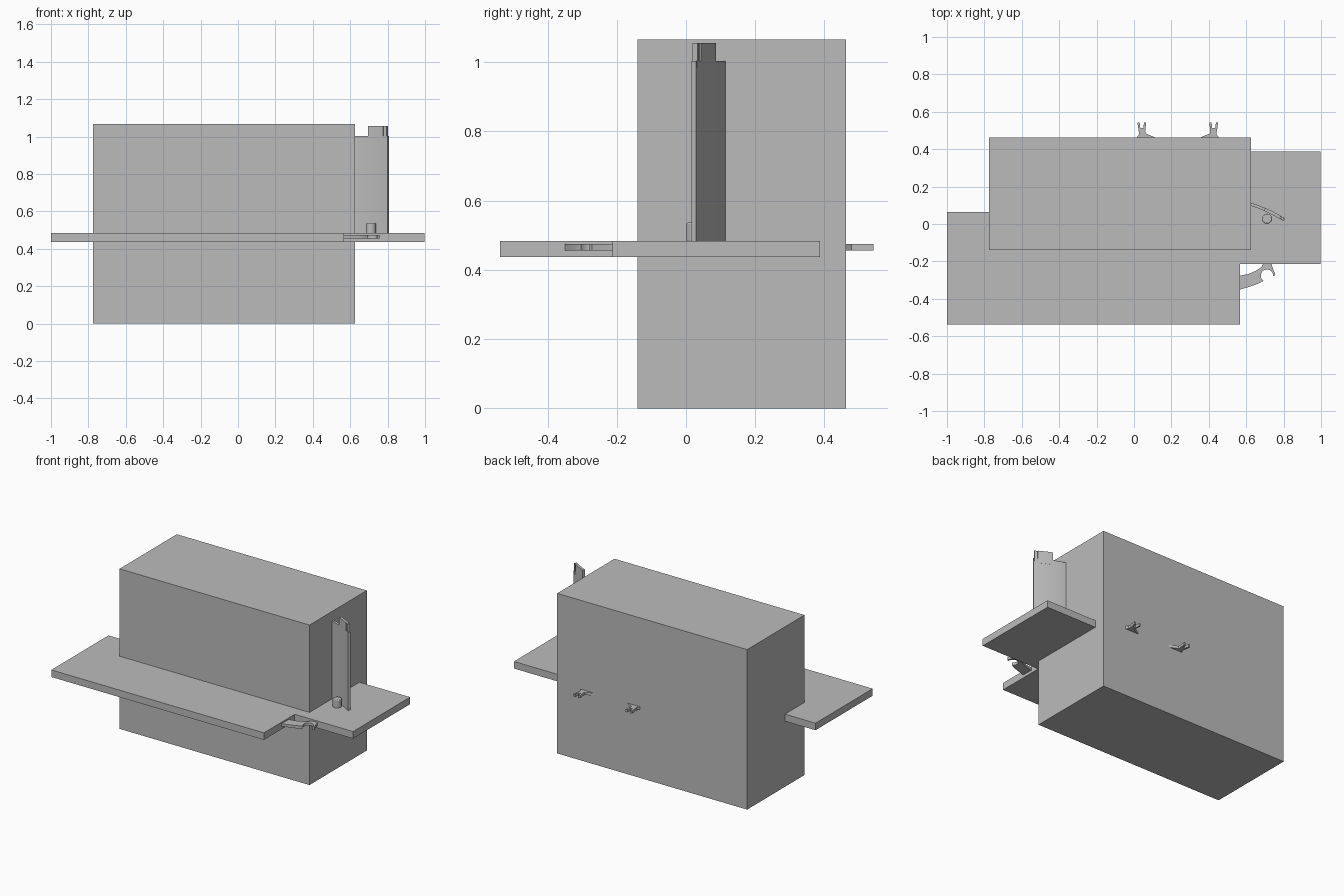
import bpy, bmesh, math

if "Cube" in bpy.data.objects:
    bpy.data.objects.remove(bpy.data.objects["Cube"])

gray = bpy.data.materials.new("plain_gray")
gray.diffuse_color = (0.5, 0.5, 0.5, 1)
gray.use_nodes = True
gray.node_tree.nodes["Principled BSDF"].inputs["Base Color"].default_value = gray.diffuse_color


def prism(name, outline, z0, z1, smooth=False):
    """Extrude a plan outline between two heights."""
    bm = bmesh.new()
    face = bm.faces.new([bm.verts.new((x, y, z0)) for x, y in outline])
    ext = bmesh.ops.extrude_face_region(bm, geom=[face])
    for v in ext["geom"]:
        if isinstance(v, bmesh.types.BMVert):
            v.co.z = z1
    bmesh.ops.recalc_face_normals(bm, faces=bm.faces)
    mesh = bpy.data.meshes.new(name)
    bm.to_mesh(mesh)
    bm.free()
    mesh.materials.append(gray)
    obj = bpy.data.objects.new(name, mesh)
    bpy.context.collection.objects.link(obj)
    if smooth:
        bpy.ops.object.select_all(action='DESELECT')
        bpy.context.view_layer.objects.active = obj
        obj.select_set(True)
        bpy.ops.object.shade_smooth_by_angle(angle=math.radians(30))
    return obj


def arc(cx, cy, r, a0, a1, n):
    return [(cx + r * math.cos(math.radians(a0 + (a1 - a0) * i / n)),
             cy + r * math.sin(math.radians(a0 + (a1 - a0) * i / n))) for i in range(n + 1)]


# Main block
prism("main_block", [(-.775, -.14), (.625, -.14), (.625, .463), (-.775, .463)], 0, 1.066)

# Stepped shelf passing through the block
prism("shelf", [(-1, -.537), (.567, -.537), (.567, -.213), (.997, -.213),
                (.997, .387), (.3, .387), (.3, .065), (-1, .065)], .437, .484)

# Forked clips on the back, mirrored about their midpoint
fork = [(.012, .46), (.026, .478), (.026, .492), (.018, .542), (.030, .542), (.034, .512),
        (.050, .512), (.053, .542), (.065, .542), (.060, .492), (.062, .484), (.115, .462), (.115, .46)]
prism("back_clip_left", fork, .456, .474)
prism("back_clip_right", [(.468 - x, y) for x, y in fork], .456, .474)

# Hook in the inner corner of the shelf
hook = [(.56, -.277), (.61, -.268), (.65, -.251), (.68, -.232), (.692, -.21), (.735, -.21),
        (.738, -.225), (.756, -.272), (.744, -.279)]
hook += arc(.711, -.276, .033, 20, 235, 14)
hook += [(.685, -.309), (.65, -.325), (.61, -.338), (.56, -.352)]
prism("corner_hook", hook, .456, .474, True)


# Curved upright blade
def centre(x):
    t = (x - .62) / .185
    return .107 - .055 * t - .031 * t * t


def strip(x0, x1, half, n=10):
    """Plan outline of a piece of the blade between two x positions."""
    left, right = [], []
    for i in range(n + 1):
        x = x0 + (x1 - x0) * i / n
        slope = (centre(x + .001) - centre(x - .001)) / .002
        s = half / math.hypot(1, slope)
        left.append((x - slope * s, centre(x) + s))
        right.append((x + slope * s, centre(x) - s))
    return left + right[::-1]


prism("blade", strip(.615, .803, .008), .47, 1.003, True)

# Notched tab on top of the blade
prism("blade_tab", strip(.698, .78, .0085), .972, 1.056, True)
prism("blade_tab_tip", strip(.789, .798, .0085, 2), .985, 1.056)
prism("blade_tab_web", strip(.775, .792, .004, 2), .985, 1.056)

# Small peg beside the blade
peg = prism("peg", arc(.711, .028, .027, 0, 345, 23), .48, .537, True)
bev = peg.modifiers.new("soft_rim", 'BEVEL')
bev.width = .005
bev.segments = 2
bev.limit_method = 'ANGLE'
